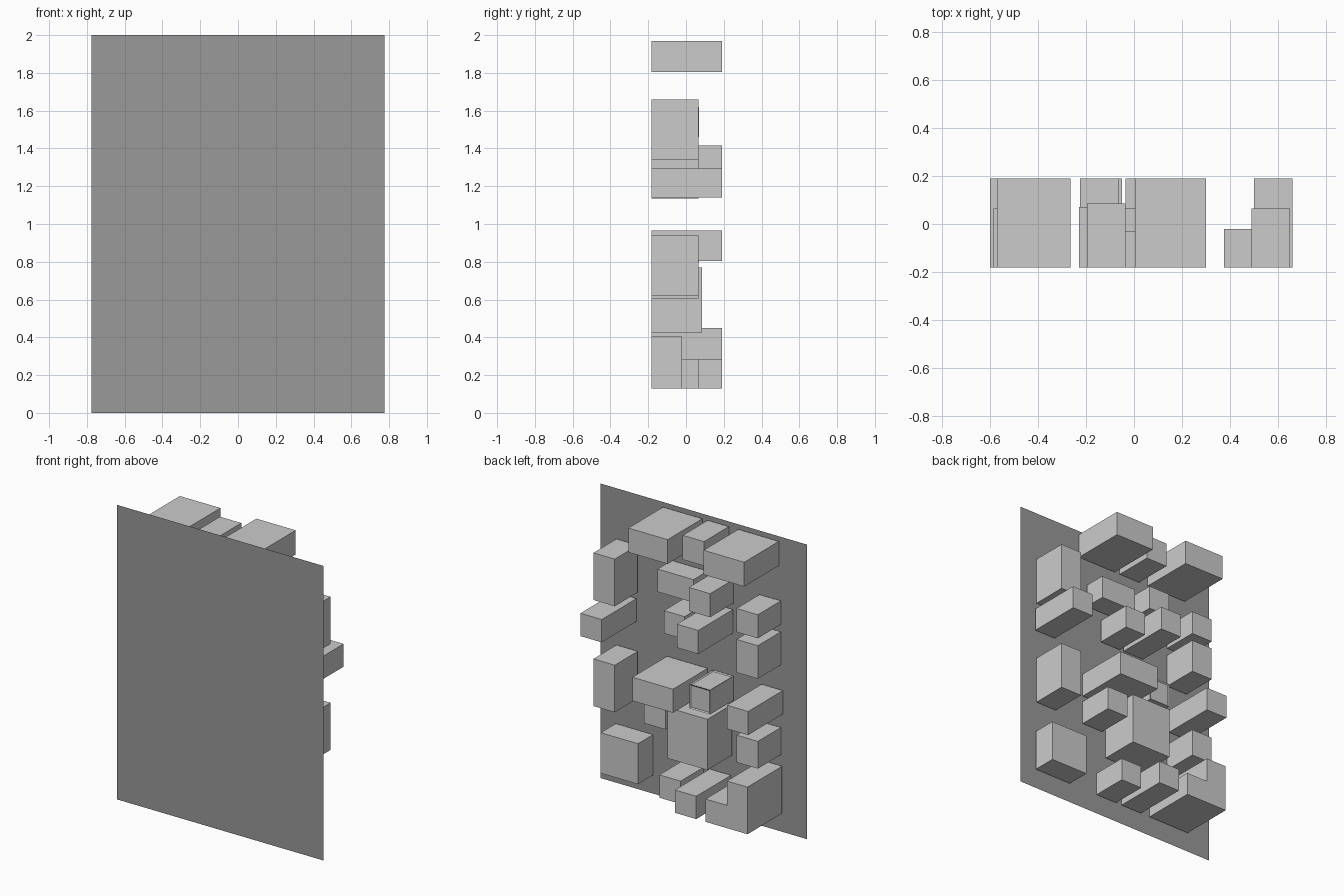
import bpy, bmesh

if "Cube" in bpy.data.objects:
    bpy.data.objects.remove(bpy.data.objects["Cube"])

def material(name, v):
    m = bpy.data.materials.new(name)
    m.diffuse_color = (v, v, v, 1)
    m.use_nodes = True
    m.node_tree.nodes["Principled BSDF"].inputs["Base Color"].default_value = m.diffuse_color
    return m

LIGHT = material("light_grey", 0.60)
DARK = material("dark_grey", 0.32)
Y0 = -0.182   # blocks start just behind the panel

def finish(name, bm, mat):
    bmesh.ops.recalc_face_normals(bm, faces=bm.faces)
    me = bpy.data.meshes.new(name)
    bm.to_mesh(me)
    bm.free()
    me.materials.append(mat)
    ob = bpy.data.objects.new(name, me)
    bpy.context.collection.objects.link(ob)
    return ob

def prism(profile, y1):
    """Extrude an x-z outline from the panel to depth y1."""
    bm = bmesh.new()
    f = bm.faces.new([bm.verts.new((x, Y0, z)) for x, z in profile])
    ext = bmesh.ops.extrude_face_region(bm, geom=[f], use_keep_orig=True)
    for v in ext["geom"]:
        if isinstance(v, bmesh.types.BMVert):
            v.co.y = y1
    return bm

def block(name, x0, x1, z0, z1, y1):
    return finish(name, prism([(x0, z0), (x1, z0), (x1, z1), (x0, z1)], y1), LIGHT)

# Flat front panel (a single sheet)
bm = bmesh.new()
bm.faces.new([bm.verts.new(p) for p in
              [(-.775, -.19, 0), (.775, -.19, 0), (.775, -.19, 2), (-.775, -.19, 2)]])
finish("front_panel", bm, DARK)

# Blocks behind the panel: x0, x1, z0, z1, depth
FULL, MID, LOW = .19, .065, -.02
groups = {
    "top_block": [(.005, .30, 1.805, 1.97, FULL), (-.195, -.035, 1.805, 1.97, .085),
                  (-.57, -.265, 1.805, 1.97, FULL)],
    "side_block": [(.49, .65, 1.34, 1.66, MID), (.50, .66, 1.14, 1.295, FULL),
                   (.49, .65, .62, .94, MID), (.375, .655, .13, .405, LOW)],
    "upper_centre_block": [(-.035, .235, 1.47, 1.625, -.03), (-.23, -.07, 1.46, 1.62, .07),
                           (-.035, .12, 1.255, 1.41, MID), (-.225, -.065, 1.255, 1.415, FULL)],
    "far_side_block": [(-.585, -.425, 1.41, 1.57, MID), (-.585, -.425, 1.135, 1.36, MID),
                       (-.60, -.44, .805, .965, FULL), (-.585, -.425, .525, .71, MID)],
    "lower_centre_block": [(-.035, .27, .805, .965, FULL), (.11, .27, .605, .765, MID),
                           (-.22, .08, .425, .77, .085)],
    "bottom_block": [(-.005, .155, .13, .285, MID), (-.21, -.05, .13, .285, FULL)],
}
for name, items in groups.items():
    for i, b in enumerate(items):
        block(f"{name}_{i + 1}", *b)

# L-shaped corner block
finish("corner_block", prism([(-.595, .13), (-.28, .13), (-.28, .285), (-.44, .285),
                              (-.44, .45), (-.595, .45)], FULL), LIGHT)

# Small framed block with shallow recessed faces
bm = prism([(-.23, .80), (-.075, .80), (-.075, .965), (-.23, .965)], .07)
bmesh.ops.recalc_face_normals(bm, faces=bm.faces)
faces = [f for f in bm.faces if f.normal.y > .9 or f.normal.z > .9]
bmesh.ops.inset_individual(bm, faces=faces, thickness=.012, depth=-.006)
finish("framed_block", bm, LIGHT)
